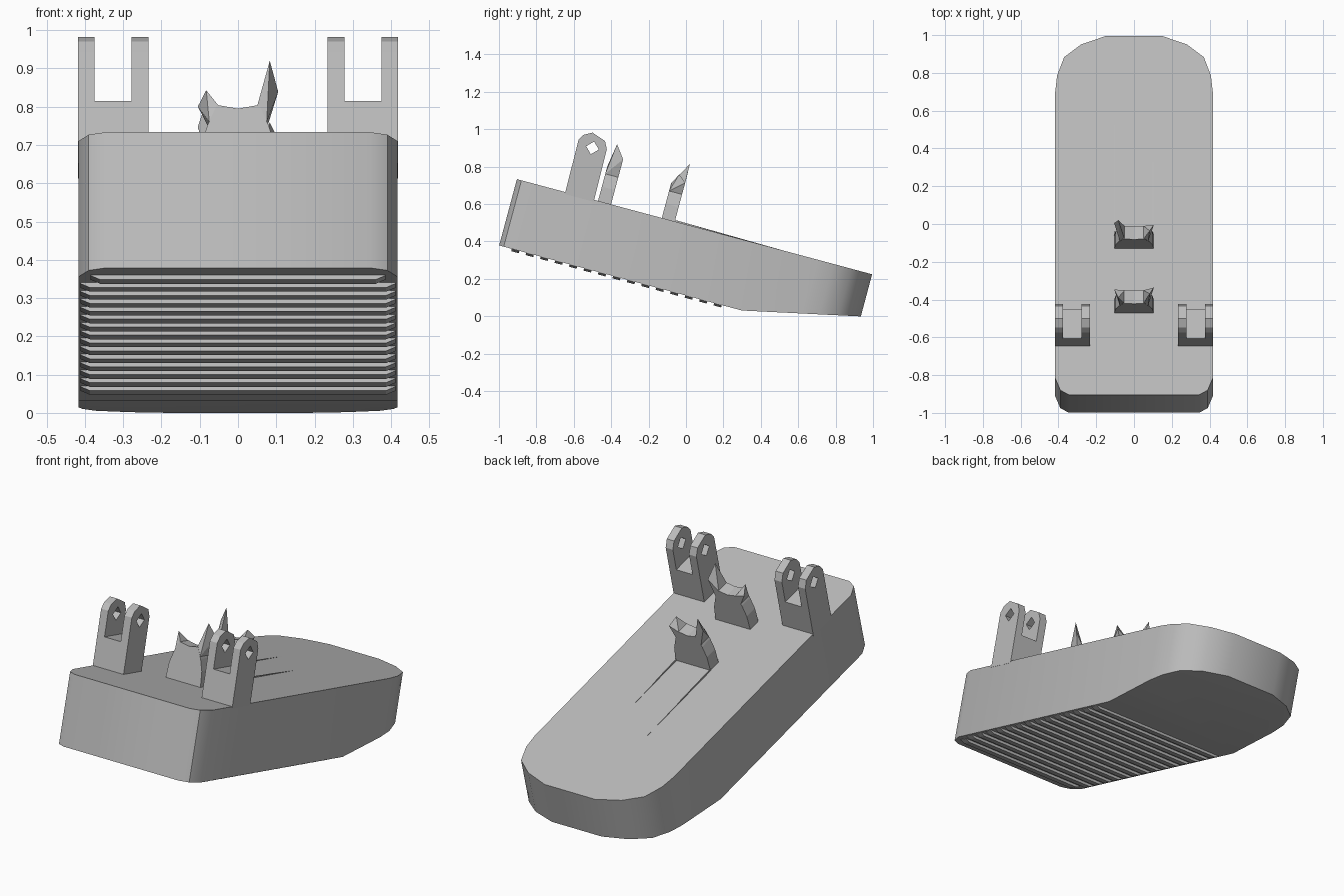
import bpy, bmesh, math
from mathutils import Matrix, Vector

cube = bpy.data.objects.get("Cube")
if cube:
    bpy.data.objects.remove(cube, do_unlink=True)

grey = bpy.data.materials.new("light_grey")
grey.use_nodes = True
COLOR = (0.5, 0.5, 0.5, 1)
grey.diffuse_color = COLOR
grey.node_tree.nodes["Principled BSDF"].inputs["Base Color"].default_value = COLOR

# Local frame: x across, y along the sloping deck, z square to the deck
TILT = Matrix.Translation((0, -1, 0.375)) @ Matrix.Rotation(math.radians(-15), 4, 'X')
DECK = 0.371
KNEE = 1.344


def finish(bm, name):
    bmesh.ops.recalc_face_normals(bm, faces=bm.faces)
    bm.transform(TILT)
    mesh = bpy.data.meshes.new(name)
    bm.to_mesh(mesh)
    bm.free()
    mesh.materials.append(grey)
    obj = bpy.data.objects.new(name, mesh)
    bpy.context.collection.objects.link(obj)
    return obj


def prism(points, axis, start, end):
    """Extrude a 2D outline along an axis; the outline uses the other two axes."""
    bm = bmesh.new()
    verts = []
    for p in points:
        co = list(p)
        co.insert(axis, start)
        verts.append(bm.verts.new(co))
    face = bm.faces.new(verts)
    new = bmesh.ops.extrude_face_region(bm, geom=[face])["geom"]
    shift = Vector((0, 0, 0))
    shift[axis] = end - start
    bmesh.ops.translate(bm, vec=shift, verts=[g for g in new if isinstance(g, bmesh.types.BMVert)])
    return bm


def activate(obj):
    bpy.ops.object.select_all(action='DESELECT')
    obj.select_set(True)
    bpy.context.view_layer.objects.active = obj


def cut(obj, cutter):
    mod = obj.modifiers.new("cut", 'BOOLEAN')
    mod.operation = 'DIFFERENCE'
    mod.solver = 'EXACT'
    mod.object = cutter
    cutter.hide_render = True
    activate(obj)
    bpy.ops.object.modifier_apply(modifier=mod.name)
    bpy.data.objects.remove(cutter, do_unlink=True)


# Pedal body: rounded outline, underside cut upward behind the knee
half = [(0.345, 0), (0.39, 0.025), (0.417, 0.09), (0.417, 1.66), (0.407, 1.75),
        (0.37, 1.85), (0.28, 1.92), (0.15, 1.966)]
outline = half + [(-x, y) for x, y in reversed(half)]
body = prism(outline, 2, 0.004, DECK)
slope = Vector((0, 1.961 - KNEE, 0.133))
bmesh.ops.bisect_plane(body, geom=body.verts[:] + body.edges[:] + body.faces[:],
                       plane_co=(0, KNEE, 0.004), plane_no=(0, slope.z, -slope.y),
                       clear_outer=True)
bmesh.ops.holes_fill(body, edges=[e for e in body.edges if e.is_boundary])
pedal = finish(body, "pedal_body")
activate(pedal)
bpy.ops.object.shade_smooth_by_angle(angle=math.radians(35))

# Grip ribs under the front part, with tapered ends
for i in range(15):
    y = 0.07 + i * 0.08
    w = 0.385 if i == 0 else 0.412
    rib = prism([(-w, 0.01), (-w, 0.002), (-w + 0.025, -0.009),
                 (w - 0.025, -0.009), (w, 0.002), (w, 0.01)], 1, y, y + 0.042)
    finish(rib, f"grip_rib_{i + 1}")

# Forked hinge brackets with a slot and a four-sided pin hole
side_profile = [(0.268, 0.36), (0.264, 0.66), (0.283, 0.692), (0.326, 0.716),
                (0.402, 0.69), (0.423, 0.65), (0.428, 0.36)]
for s, label in ((1, "left"), (-1, "right")):
    bracket = finish(prism(side_profile, 0, s * 0.234, s * 0.418), f"{label}_hinge_bracket")
    slot = [(0.2, 0.527), (0.5, 0.527), (0.5, 0.8), (0.2, 0.8)]
    cut(bracket, finish(prism(slot, 0, s * 0.278, s * 0.375), "slot_cutter"))
    r = 0.035
    hole = [(0.347 + r, 0.637), (0.347, 0.637 + r), (0.347 - r, 0.637), (0.347, 0.637 - r)]
    cut(bracket, finish(prism(hole, 0, s * 0.2, s * 0.45), "hole_cutter"))

# Horned posts along the middle of the deck
post = [(-0.105, 0.36), (0.105, 0.36), (0.098, 0.45), (0.08, 0.51), (0.055, 0.565),
        (0, 0.555), (-0.055, 0.565), (-0.08, 0.51), (-0.098, 0.45)]
for label, y0, tips in (("front", 0.449, ((1, 0.02, 0.69), (-1, 0.02, 0.61))),
                        ("rear", 0.802, ((1, 0.03, 0.62), (-1, 0.07, 0.688)))):
    y1 = y0 + 0.072
    finish(prism(post, 1, y0, y1), f"{label}_post")
    for s, dy, top in tips:
        horn = bmesh.new()
        mid = (0.57 + top) / 2
        for p in ((0.05, y0, 0.562), (0.05, y1, 0.562), (0.075, y0, 0.52), (0.075, y1, 0.52),
                  (0.083, y0 + dy, top), (0.105, y1, mid - 0.01)):
            horn.verts.new((s * p[0], p[1], p[2]))
        hull = bmesh.ops.convex_hull(horn, input=horn.verts[:])
        bmesh.ops.delete(horn, geom=hull["geom_interior"], context='VERTS')
        finish(horn, f"{label}_post_{'left' if s > 0 else 'right'}_horn")

# Fine creases running back from the rear post
for x, end, label in ((-0.105, 1.63, "right"), (0.1, 1.38, "left")):
    crease = [(0.87, DECK - 0.002), (0.87, DECK + 0.008), (end, DECK - 0.002)]
    finish(prism(crease, 0, x - 0.002, x + 0.002), f"{label}_deck_crease")
